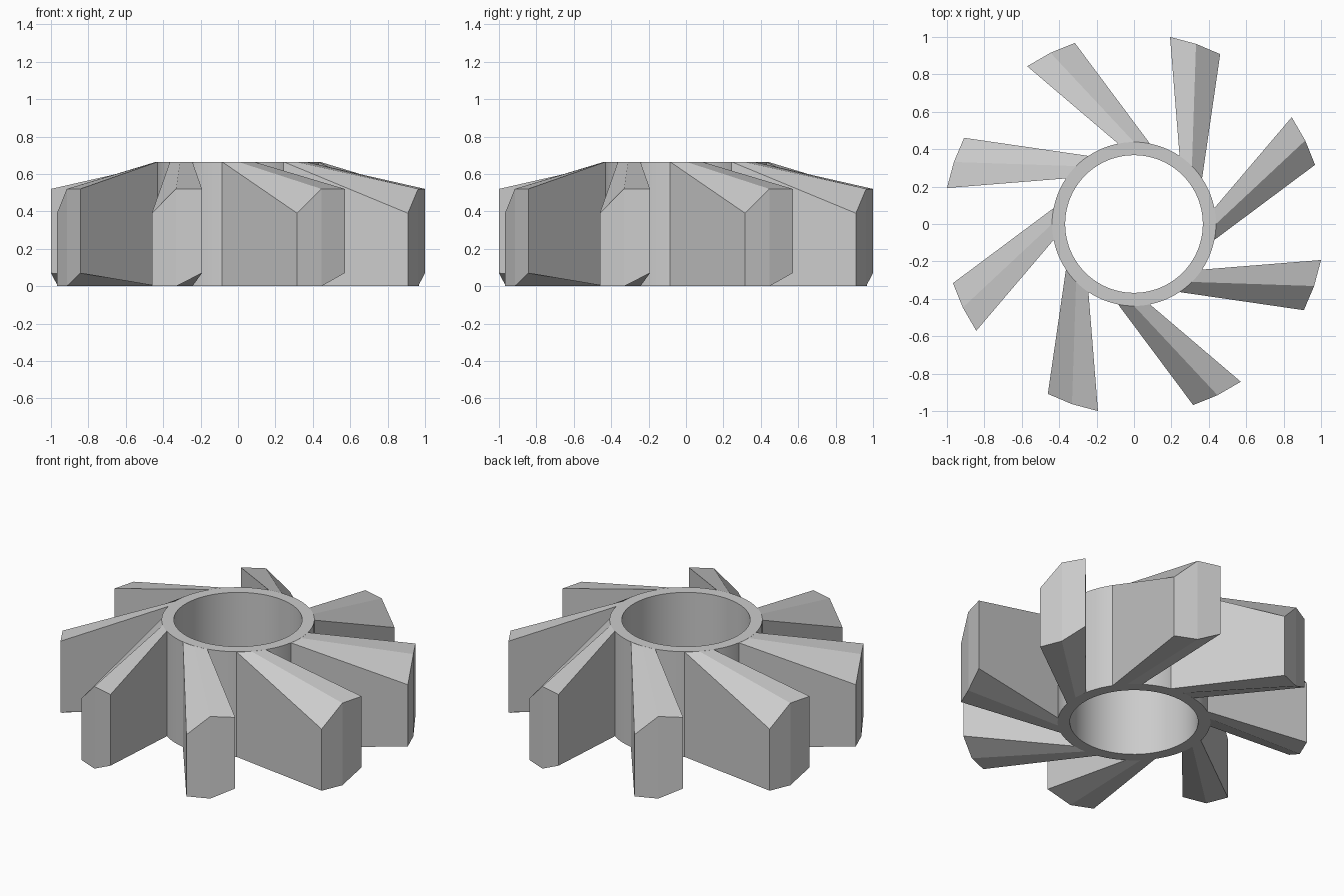
import bpy, bmesh
from math import cos, sin, radians, tau

if "Cube" in bpy.data.objects:
    bpy.data.objects.remove(bpy.data.objects["Cube"])

H, R_IN, R_OUT, R_TIP = 0.665, 0.368, 0.438, 1.0185
COUNT = 8


def make_object(name, bm):
    bmesh.ops.recalc_face_normals(bm, faces=bm.faces)
    mesh = bpy.data.meshes.new(name)
    bm.to_mesh(mesh)
    bm.free()
    obj = bpy.data.objects.new(name, mesh)
    bpy.context.collection.objects.link(obj)
    return obj


# Hub: rectangular wall section swept round the axis
SEG = 96
bm = bmesh.new()
section = [(R_IN, 0), (R_OUT, 0), (R_OUT, H), (R_IN, H)]
rings = [[bm.verts.new((r * cos(tau * i / SEG), r * sin(tau * i / SEG), z))
          for r, z in section] for i in range(SEG)]
for i in range(SEG):
    a, b = rings[i], rings[(i + 1) % SEG]
    for k in range(4):
        m = (k + 1) % 4
        bm.faces.new((a[k], a[m], b[m], b[k]))
hub = make_object("hub", bm)
bpy.context.view_layer.objects.active = hub
hub.select_set(True)
bpy.ops.object.shade_smooth_by_angle(angle=radians(30))

# Blades: six-sided section lofted from the hub out to a chamfered tip
# (root angle, tip angle, tip z), going round the section
profile = [(101.2, 124.1, 0.07), (101.2, 124.1, 0.52), (90, 116, 0.52),
           (78.8, 108.1, 0.39), (78.8, 108.1, 0), (90, 116, 0)]
for n in range(COUNT):
    turn = n * 360 / COUNT
    bm = bmesh.new()
    root, tip = [], []
    for k, (ra, ta, tz) in enumerate(profile):
        ra, ta = radians(ra + turn), radians(ta + turn)
        rz = H if k in (1, 2, 3) else 0
        root.append(bm.verts.new((R_OUT * cos(ra), R_OUT * sin(ra), rz)))
        tip.append(bm.verts.new((R_TIP * cos(ta), R_TIP * sin(ta), tz)))
    bm.faces.new(root)
    # tip end is two flat panels meeting at the middle edge
    bm.faces.new((tip[0], tip[1], tip[2], tip[5]))
    bm.faces.new((tip[2], tip[3], tip[4], tip[5]))
    for k in range(6):
        m = (k + 1) % 6
        bm.faces.new((root[k], root[m], tip[m], tip[k]))
    make_object(f"blade_{n + 1}", bm)
